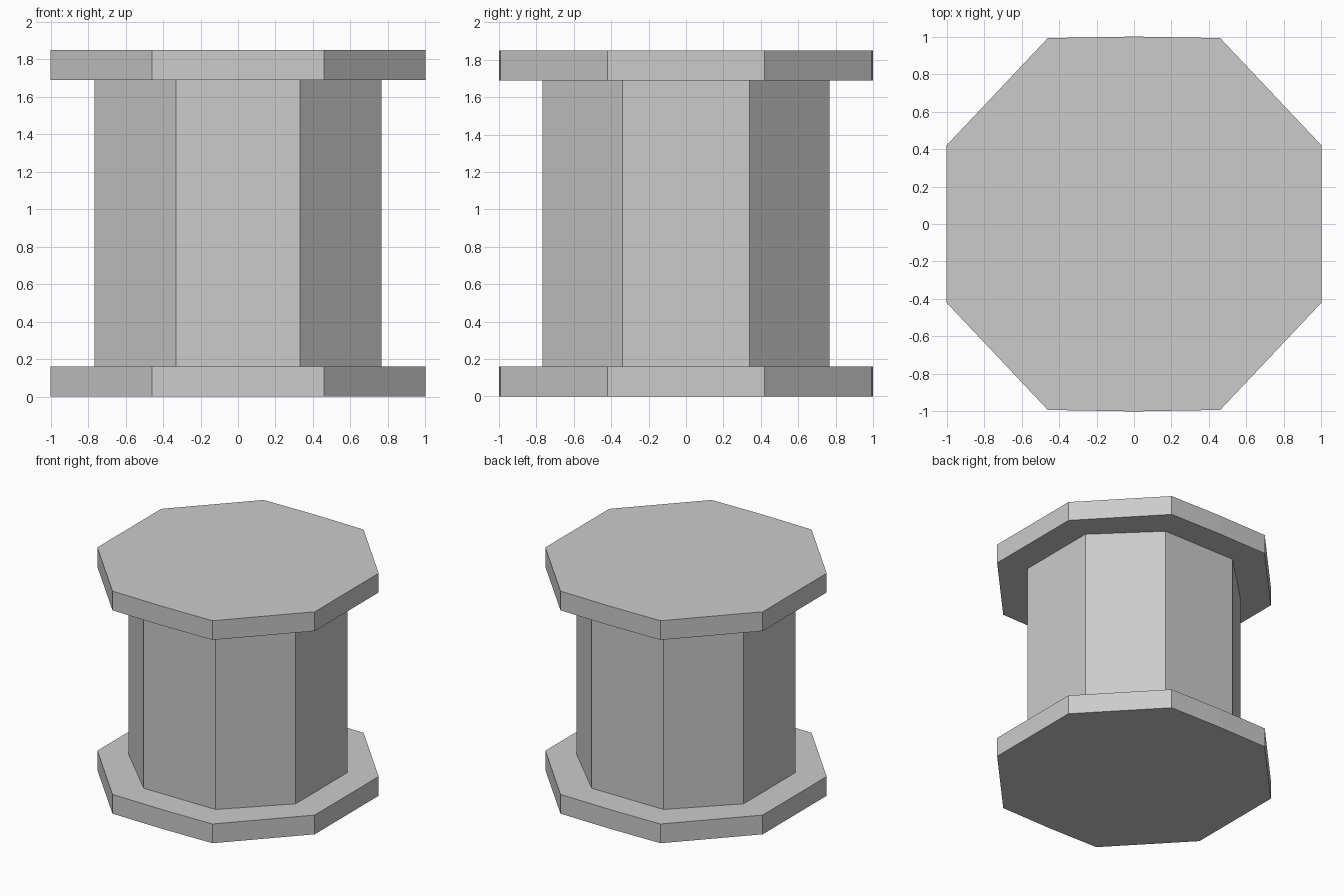
import bpy, bmesh

if "Cube" in bpy.data.objects:
    bpy.data.objects.remove(bpy.data.objects["Cube"])


def quarter_to_ring(quarter):
    """Mirror the +x +y quarter of an outline into a full counter-clockwise ring."""
    q2 = [(-x, y) for x, y in reversed(quarter) if x > 0]
    upper = quarter + q2
    return upper + [(-x, -y) for x, y in upper]


def prism(name, ring, z0, z1):
    bm = bmesh.new()
    face = bm.faces.new([bm.verts.new((x, y, z0)) for x, y in ring])
    ext = bmesh.ops.extrude_face_region(bm, geom=[face], use_keep_orig=True)
    verts = [g for g in ext["geom"] if isinstance(g, bmesh.types.BMVert)]
    bmesh.ops.translate(bm, verts=verts, vec=(0, 0, z1 - z0))
    bmesh.ops.recalc_face_normals(bm, faces=bm.faces)
    mesh = bpy.data.meshes.new(name)
    bm.to_mesh(mesh)
    bm.free()
    obj = bpy.data.objects.new(name, mesh)
    bpy.context.collection.objects.link(obj)
    return obj


# Eight-sided outlines; the flange has a very slight crown on front and back
flange = quarter_to_ring([(1.0, 0.42), (0.46, 0.992), (0.0, 1.0)])
core = quarter_to_ring([(0.767, 0.34), (0.33, 0.767)])

# Bottom flange, central drum, top flange
prism("bottom_flange", flange, 0.0, 0.16)
prism("drum", core, 0.16, 1.69)
prism("top_flange", flange, 1.69, 1.85)
